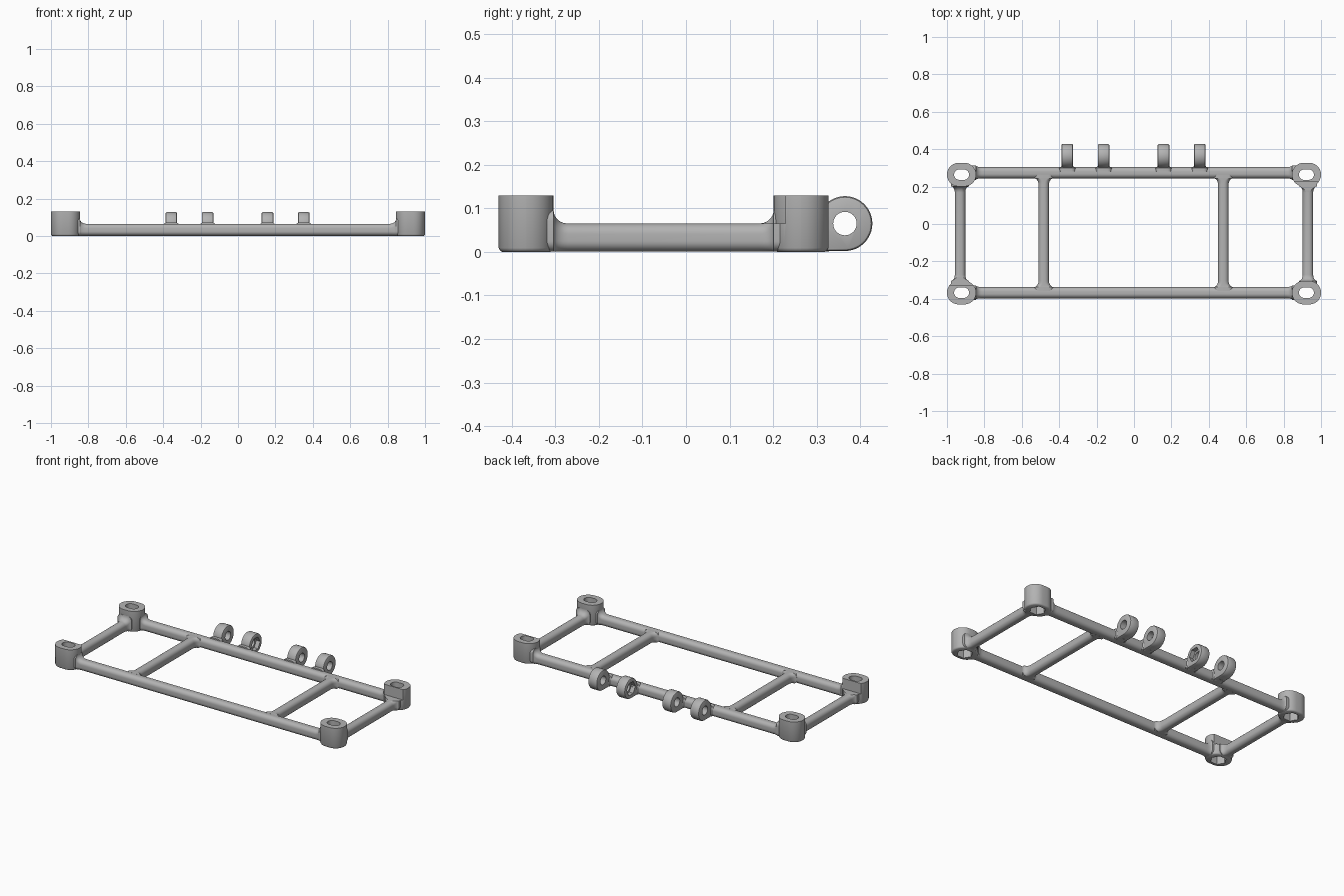
import bpy, bmesh
from math import pi, cos, sin, sqrt
from mathutils import Vector

cube = bpy.data.objects.get("Cube")
if cube:
    bpy.data.objects.remove(cube)

grey = bpy.data.materials.new("plain_grey")
grey.use_nodes = True
GREY = (0.45, 0.45, 0.45, 1)
grey.diffuse_color = GREY
grey.node_tree.nodes["Principled BSDF"].inputs["Base Color"].default_value = GREY

# Main dimensions
HEIGHT, BAR_W, BAR_H = 0.13, 0.06, 0.064
BOSS_X, BOSS_W, BOSS_D = 0.922, 0.156, 0.126
FRONT_Y, BACK_Y, BACK_BAR_Y = -0.367, 0.264, 0.274
SIDE_X, SHIFT = 0.93, -0.0025


def loft(name, rings):
    """Closed solid skinned through a list of equal-length point rings."""
    bm = bmesh.new()
    rows = [[bm.verts.new(p) for p in ring] for ring in rings]
    n = len(rows[0])
    for a, b in zip(rows, rows[1:]):
        for i in range(n):
            j = (i + 1) % n
            bm.faces.new((a[i], a[j], b[j], b[i]))
    bm.faces.new(rows[0])
    bm.faces.new(rows[-1])
    bmesh.ops.recalc_face_normals(bm, faces=bm.faces)
    mesh = bpy.data.meshes.new(name)
    bm.to_mesh(mesh)
    bm.free()
    obj = bpy.data.objects.new(name, mesh)
    bpy.context.collection.objects.link(obj)
    mesh.materials.append(grey)
    return obj


def rounded(w, h, r, steps=7):
    """Rounded rectangle outline centred on the origin."""
    r = min(r, 0.495 * min(w, h))
    pts = []
    for k, (sx, sy) in enumerate(((1, 1), (-1, 1), (-1, -1), (1, -1))):
        for i in range(steps + 1):
            a = (k + i / steps) * pi / 2
            pts.append((sx * (w / 2 - r) + r * cos(a), sy * (h / 2 - r) + r * sin(a)))
    return pts


def ngon(r, n):
    return [(r * cos(2 * pi * i / n), r * sin(2 * pi * i / n)) for i in range(n)]


def cut(obj, cutters):
    """Subtract the cutters, bake the result and delete them."""
    for c in cutters:
        mod = obj.modifiers.new("cut", 'BOOLEAN')
        mod.operation, mod.solver, mod.object = 'DIFFERENCE', 'EXACT', c
    bpy.context.view_layer.update()
    deps = bpy.context.evaluated_depsgraph_get()
    mesh = bpy.data.meshes.new_from_object(obj.evaluated_get(deps))
    obj.modifiers.clear()
    obj.data = mesh
    for c in cutters:
        bpy.data.objects.remove(c)


def smooth(obj):
    bpy.ops.object.select_all(action='DESELECT')
    obj.select_set(True)
    bpy.context.view_layer.objects.active = obj
    bpy.ops.object.shade_smooth_by_angle(angle=0.6)


def bar(name, start, end, flare_w, flare_h, both=True, w=BAR_W, h=BAR_H, bury=0.02, reach=0.033):
    """Rounded bar between two faces, its ends swelling into concave fillets."""
    p, q = Vector((*start, 0)), Vector((*end, 0))
    along = (q - p).normalized()
    across = Vector((-along.y, along.x, 0))
    length = (q - p).length
    steps = [reach * (i / 7) ** 2 for i in range(8)]
    stations = [(-bury, 1.0)]
    stations += [(t, 1 - sqrt(1 - (1 - t / reach) ** 2)) for t in steps]
    if both:
        stations += [(length - t, f) for t, f in reversed(stations)]
    else:
        stations.append((length, 0))
    rings = []
    for t, f in stations:
        hh = h + flare_h * f
        sec = rounded(w + 2 * flare_w * f, hh, 0.024)
        rings.append([p + along * t + across * u + Vector((0, 0, v + hh / 2 + 0.001))
                      for u, v in sec])
    return loft(name, rings)


def notch(sx, sy):
    """Block clearing the upper inner side of a corner boss."""
    lo, hi = (0.13, 0.228) if sy > 0 else (-0.328, -0.23)
    x0, x1 = sorted((sx * 0.8, sx * 1.05))
    ring = ((x0, lo), (x1, lo), (x1, hi), (x0, hi))
    return loft("notch", [[(x, y, z) for x, y in ring] for z in (BAR_H + 0.001, 0.2)])


# Corner bosses: slotted from above, hexagonal pocket below
for sx, side in ((1, "left"), (-1, "right")):
    for sy, end in ((1, "back"), (-1, "front")):
        cx, cy = sx * BOSS_X, BACK_Y if sy > 0 else FRONT_Y

        def prism(name, levels):
            return loft(name, [[(cx + x, cy + y, z) for x, y in ring] for ring, z in levels])

        full = rounded(BOSS_W, BOSS_D, 0.07)
        mid = rounded(BOSS_W - 0.006, BOSS_D - 0.006, 0.07)
        foot = rounded(BOSS_W - 0.016, BOSS_D - 0.016, 0.07)
        boss = prism(f"{end}_{side}_boss", [(foot, 0), (mid, 0.003), (full, 0.009), (full, HEIGHT)])
        slot = rounded(0.08, 0.056, 0.03)
        cutters = [prism("slot", [(slot, -0.1), (slot, 0.2)]),
                   prism("pocket", [(ngon(0.046, 6), -0.1), (ngon(0.046, 6), 0.055)])]
        if sx == sy:
            cutters.append(notch(sx, sy))
        cut(boss, cutters)
        smooth(boss)

# Long front and back rails
reach_x = BOSS_X - BOSS_W / 2 + 0.002
for name, y in (("front_rail", FRONT_Y), ("back_rail", BACK_BAR_Y)):
    smooth(bar(name, (-reach_x, y), (reach_x, y), 0.008, 0.03))

# Side rails between the bosses
for sx, side in ((1, "left"), (-1, "right")):
    rail = bar(f"{side}_side_rail", (sx * SIDE_X, FRONT_Y + BOSS_D / 2),
               (sx * SIDE_X, BACK_Y - BOSS_D / 2), 0.02, 0.03, w=0.056)
    cut(rail, [notch(sx, sx)])
    smooth(rail)

# Cross bars between the rails
for sx, side in ((1, "left"), (-1, "right")):
    x = SHIFT + sx * 0.48
    smooth(bar(f"{side}_cross_bar", (x, FRONT_Y + BAR_W / 2), (x, BACK_BAR_Y - BAR_W / 2),
               0.024, 0, w=0.056))

# Hinge lugs on the back rail; the inner pair has hexagonal pockets
LUG_Y, LUG_Z, LUG_R, LUG_W = 0.365, 0.065, 0.063, 0.062
outline = [(LUG_R * cos(a), LUG_R * sin(a))
           for a in (-pi / 2 + i * 1.5 * pi / 36 for i in range(37))]
outline += [(-0.09, 0), (-0.09, -LUG_R)]
for sx, side in ((1, "left"), (-1, "right")):
    for place, off in (("inner", 0.16), ("outer", 0.354)):
        x = SHIFT + sx * off

        def slab(name, levels):
            return loft(name, [[(x + dx, LUG_Y + s * y, LUG_Z + s * z) for y, z in ring]
                               for ring, dx, s in levels])

        half = LUG_W / 2
        lug = slab(f"{side}_{place}_lug", [(outline, -half, 0.9), (outline, -half + 0.002, 0.96),
                                           (outline, -half + 0.007, 1), (outline, half - 0.007, 1),
                                           (outline, half - 0.002, 0.96), (outline, half, 0.9)])
        hole = ngon(0.027, 32)
        cutters = [slab("hole", [(hole, -0.1, 1), (hole, 0.1, 1)])]
        if place == "inner":
            hexagon = ngon(0.043, 6)
            cutters.append(slab("pocket", [(hexagon, -sx * 0.1, 1), (hexagon, -sx * 0.004, 1)]))
        cut(lug, cutters)
        smooth(lug)
        # Flared root joining the lug to the rail
        smooth(bar(f"{side}_{place}_lug_root", (x, 0.3), (x, 0.328), 0.016, 0.012, both=False,
                   w=LUG_W - 0.004, h=0.06, reach=0.022))
